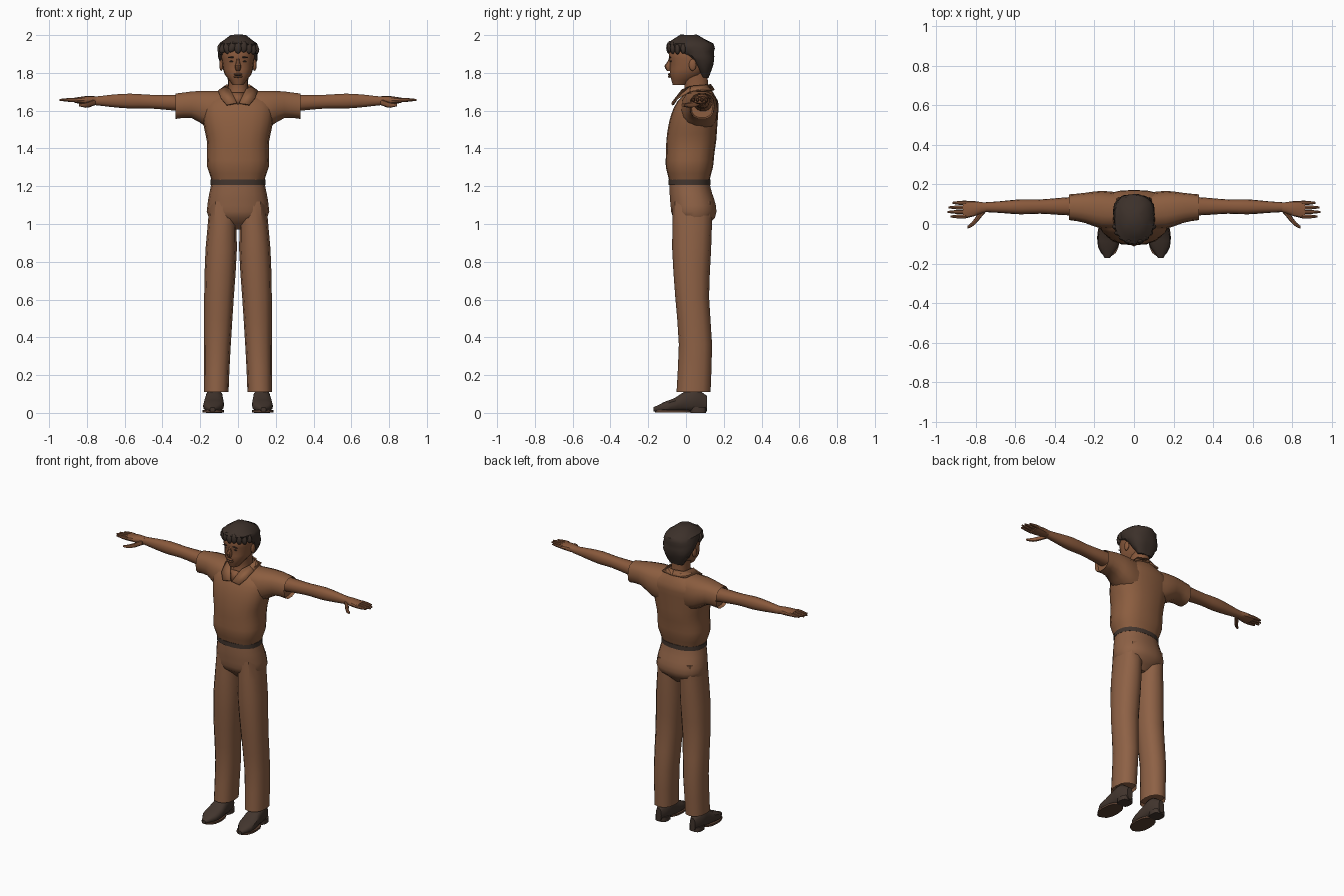
import bpy, bmesh, math, random
from mathutils import Vector

random.seed(4)
default_cube = bpy.data.objects.get("Cube")
if default_cube:
    bpy.data.objects.remove(default_cube, do_unlink=True)


def make_material(name, red, green, blue):
    material = bpy.data.materials.new(name)
    material.use_nodes = True
    colour = (red, green, blue, 1)
    material.diffuse_color = colour
    shader = next(node for node in material.node_tree.nodes if node.type == 'BSDF_PRINCIPLED')
    shader.inputs["Base Color"].default_value = colour
    return material


skin = make_material("skin brown", 0.25, 0.1, 0.045)
shirt_cloth = make_material("shirt brown", 0.26, 0.11, 0.05)
trouser_cloth = make_material("trouser brown", 0.27, 0.12, 0.06)
dark_hair = make_material("hair dark brown", 0.045, 0.03, 0.023)
dark_leather = make_material("leather dark brown", 0.055, 0.036, 0.027)
sole_brown = make_material("sole brown", 0.1, 0.05, 0.03)


def finish(bm, name, material):
    """Turn a bmesh into an object with smooth faces and sharp folds."""
    mesh = bpy.data.meshes.new(name)
    bm.to_mesh(mesh)
    bm.free()
    mesh.materials.append(material)
    for polygon in mesh.polygons:
        polygon.use_smooth = True
    mesh.set_sharp_from_angle(angle=math.radians(38))
    part = bpy.data.objects.new(name, mesh)
    bpy.context.collection.objects.link(part)
    return part


def sample(profile, t):
    """Read a smooth curve through evenly spaced values; a number is constant."""
    if not isinstance(profile, list):
        return profile
    last = len(profile) - 1
    index = min(int(t * last), last - 1)
    f = t * last - index
    before, start = profile[max(index - 1, 0)], profile[index]
    end, after = profile[index + 1], profile[min(index + 2, last)]
    slope_in, slope_out = (end - before) / 2, (after - start) / 2
    rise = end - start
    return start + f * (slope_in + f * (3 * rise - 2 * slope_in - slope_out
                                        + f * (slope_in + slope_out - 2 * rise)))


def between(low, high):
    """Middle and half-size profiles from two outlines."""
    pairs = list(zip(low, high))
    return [(a + b) / 2 for a, b in pairs], [(b - a) / 2 for a, b in pairs]


def place(axis, along, a, b):
    return Vector({"x": (along, a, b), "y": (a, along, b), "z": (a, b, along)}[axis])


def rounded(value, square):
    return math.copysign(abs(value) ** (2 / square), value)


def loft(name, material, axis, span, first, second,
         rings=9, sides=14, square=2.3, flip=1, jitter=0, hollow=False):
    """Skin rounded sections along an axis; each cross direction is (middle, half size)."""
    bm = bmesh.new()
    loops = []
    for ring in range(rings):
        t = ring / (rings - 1)
        along = span[0] + (span[1] - span[0]) * t
        a_middle, a_half, b_middle, b_half = [sample(p, t) for p in (*first, *second)]
        loop = []
        for step in range(sides):
            turn = math.tau * step / sides
            point = place(axis, along,
                          a_middle + a_half * rounded(math.cos(turn), square),
                          b_middle + b_half * rounded(math.sin(turn), square))
            point += Vector([random.uniform(-jitter, jitter) for _ in "xyz"])
            point.x *= flip
            loop.append(bm.verts.new(point))
        loops.append(loop)
    for lower, upper in zip(loops, loops[1:]):
        for i in range(sides):
            j = (i + 1) % sides
            bm.faces.new((lower[i], lower[j], upper[j], upper[i]))
    bm.faces.new(loops[0])
    opening = bm.faces.new(loops[-1])
    bmesh.ops.recalc_face_normals(bm, faces=bm.faces)
    if hollow:
        bmesh.ops.inset_individual(bm, faces=[opening], thickness=0.008, depth=-0.02)
    return finish(bm, name, material)


def ball(name, material, centre, size, tilt=0):
    bm = bmesh.new()
    bmesh.ops.create_icosphere(bm, subdivisions=2, radius=1)
    part = finish(bm, name, material)
    part.location, part.scale = centre, size
    part.rotation_euler.y = tilt


def panel(name, material, points, flip=1):
    bm = bmesh.new()
    bm.faces.new([bm.verts.new((x * flip, y, z)) for x, y, z in points])
    part = finish(bm, name, material)
    thickness = part.modifiers.new("thickness", 'SOLIDIFY')
    thickness.thickness = 0.008
    thickness.offset = 0


# Head, neck, nose and mouth
loft("head", skin, "z", (1.735, 1.96), (0, [0.028, 0.07, 0.083, 0.087, 0.07]),
     between([-0.07, -0.087, -0.085, -0.093, -0.07], [0, 0.09, 0.13, 0.13, 0.1]), sides=18)
loft("neck", skin, "z", (1.63, 1.8), (0, [0.07, 0.055, 0.055]),
     between([-0.03, -0.01, -0.02], [0.13, 0.12, 0.115]))
loft("nose", skin, "z", (1.81, 1.88), (0, [0.01, 0.017, 0.01, 0.008]),
     between([-0.1, -0.115, -0.1, -0.09], [-0.07] * 4), sides=8, rings=6)
for name, height in (("upper_lip", 1.793), ("lower_lip", 1.78)):
    ball(name, skin, (0, -0.086, height), (0.025, 0.01, 0.006))
ball("mouth_line", dark_leather, (0, -0.089, 1.786), (0.022, 0.006, 0.002))

# Hair mass with a ragged fringe
loft("hair", dark_hair, "z", (1.775, 2), (0, [0.05, 0.08, 0.1, 0.105, 0.1, 0.04]),
     between([0.08, 0.05, 0.02, -0.05, -0.1, -0.03], [0.12, 0.14, 0.15, 0.15, 0.145, 0.06]),
     rings=11, sides=18, jitter=0.003)
for tuft in range(-4, 5):
    turn = math.radians(tuft * 18)
    ball("fringe_tuft", dark_hair,
         (0.095 * math.sin(turn), 0.02 - 0.11 * math.cos(turn), random.uniform(1.925, 1.94)),
         (0.02, 0.015, 0.032), random.uniform(-0.5, 0.5))

# Shirt body, neckline, trouser seat and belt
loft("shirt_body", shirt_cloth, "z", (1.232, 1.72),
     (0, [0.14, 0.163, 0.163, 0.165, 0.18, 0.19, 0.18, 0.065]),
     between([-0.09, -0.107, -0.106, -0.104, -0.095, -0.078, -0.045, 0.02],
             [0.125, 0.143, 0.15, 0.16, 0.165, 0.17, 0.17, 0.13]),
     rings=15, sides=20, square=2.5)
panel("open_neckline", skin, [(-0.035, -0.026, 1.695), (0.035, -0.026, 1.695), (0, -0.068, 1.632)])
loft("trouser_seat", trouser_cloth, "z", (0.97, 1.225),
     (0, [0.05, 0.155, 0.162, 0.152, 0.14]),
     between([0, -0.07, -0.083, -0.088, -0.088], [0.09, 0.155, 0.16, 0.14, 0.125]), sides=18)
loft("belt", dark_leather, "z", (1.207, 1.236), (0, 0.145), (0.018, 0.112), rings=2, sides=18)

for side, flip in (("left", 1), ("right", -1)):
    # Eye, eyebrow and ear
    ball(side + "_eye", dark_leather, (0.033 * flip, -0.078, 1.861), (0.013, 0.006, 0.004))
    ball(side + "_eyebrow", dark_hair, (0.035 * flip, -0.085, 1.882), (0.019, 0.006, 0.004), 0.1 * flip)
    ball(side + "_ear", skin, (0.088 * flip, 0.035, 1.842), (0.011, 0.02, 0.032))

    # Collar, front flap and back
    collar_top, collar_edge = (0.068, 0.025, 1.728), (0.105, 0.02, 1.703)
    panel(side + "_collar", shirt_cloth, [
        (0.04, -0.02, 1.71), collar_top, collar_edge,
        (0.09, -0.045, 1.665), (0.06, -0.073, 1.63), (0.006, -0.074, 1.64)], flip)
    panel(side + "_collar_back", shirt_cloth, [
        collar_top, (0.06, 0.11, 1.735), (0, 0.13, 1.738),
        (0, 0.15, 1.71), (0.085, 0.13, 1.706), collar_edge], flip)

    # Short sleeve, open at the cuff
    loft(side + "_sleeve", shirt_cloth, "x", (0.08, 0.33),
         between([-0.03, -0.025, 0.005, 0.02], [0.16, 0.168, 0.158, 0.15]),
         between([1.48, 1.51, 1.56, 1.555], [1.707, 1.707, 1.703, 1.692]),
         rings=7, square=2.5, flip=flip, hollow=True)

    # Arm and palm
    loft(side + "_arm", skin, "x", (0.28, 0.77),
         ([0.09, 0.085], [0.048, 0.043, 0.036, 0.038, 0.03, 0.024]),
         ([1.64, 1.65, 1.652], [0.045, 0.04, 0.037, 0.04, 0.033, 0.022]), rings=11, flip=flip)
    loft(side + "_palm", skin, "x", (0.75, 0.865),
         ([0.084, 0.078, 0.073], [0.024, 0.038, 0.045]),
         (1.655, [0.021, 0.022, 0.014]), rings=6, sides=12, flip=flip)

    # Four fingers and a splayed thumb
    for finger, tip in enumerate((0.93, 0.945, 0.94, 0.92)):
        loft(side + "_finger", skin, "x", (0.85, tip),
             (0.038 + 0.023 * finger, [0.011, 0.01, 0.005]),
             (1.657, [0.011, 0.01, 0.005]), rings=5, sides=8, flip=flip)
    loft(side + "_thumb", skin, "x", (0.755, 0.842),
         ([0.07, 0.04, 0.005, -0.016], [0.015, 0.02, 0.014, 0.007]),
         ([1.645, 1.63, 1.63], [0.016, 0.015, 0.007]), rings=6, sides=8, flip=flip)

    # Trouser leg, open at the hem
    loft(side + "_trouser_leg", trouser_cloth, "z", (1.12, 0.11),
         between([0.012, 0.006, 0.022, 0.038, 0.05], [0.15, 0.172, 0.179, 0.179, 0.18]),
         between([-0.07, -0.073, -0.057, -0.038, -0.05], [0.14, 0.133, 0.122, 0.138, 0.13]),
         sides=12, flip=flip, hollow=True)

    # Shoe, sole and heel
    loft(side + "_shoe", dark_leather, "y", (-0.173, 0.112),
         ([0.135, 0.127, 0.126], [0.013, 0.05, 0.055, 0.048, 0.043, 0.02]),
         between([0.006] * 6, [0.03, 0.058, 0.08, 0.117, 0.13, 0.09]),
         rings=11, square=2.6, flip=flip)
    loft(side + "_sole", sole_brown, "z", (0.002, 0.014), (0.13, 0.057), (-0.07, 0.095),
         rings=2, flip=flip)
    loft(side + "_heel", dark_leather, "z", (0, 0.03), (0.127, 0.042), (0.065, 0.042),
         rings=2, square=3, flip=flip)
